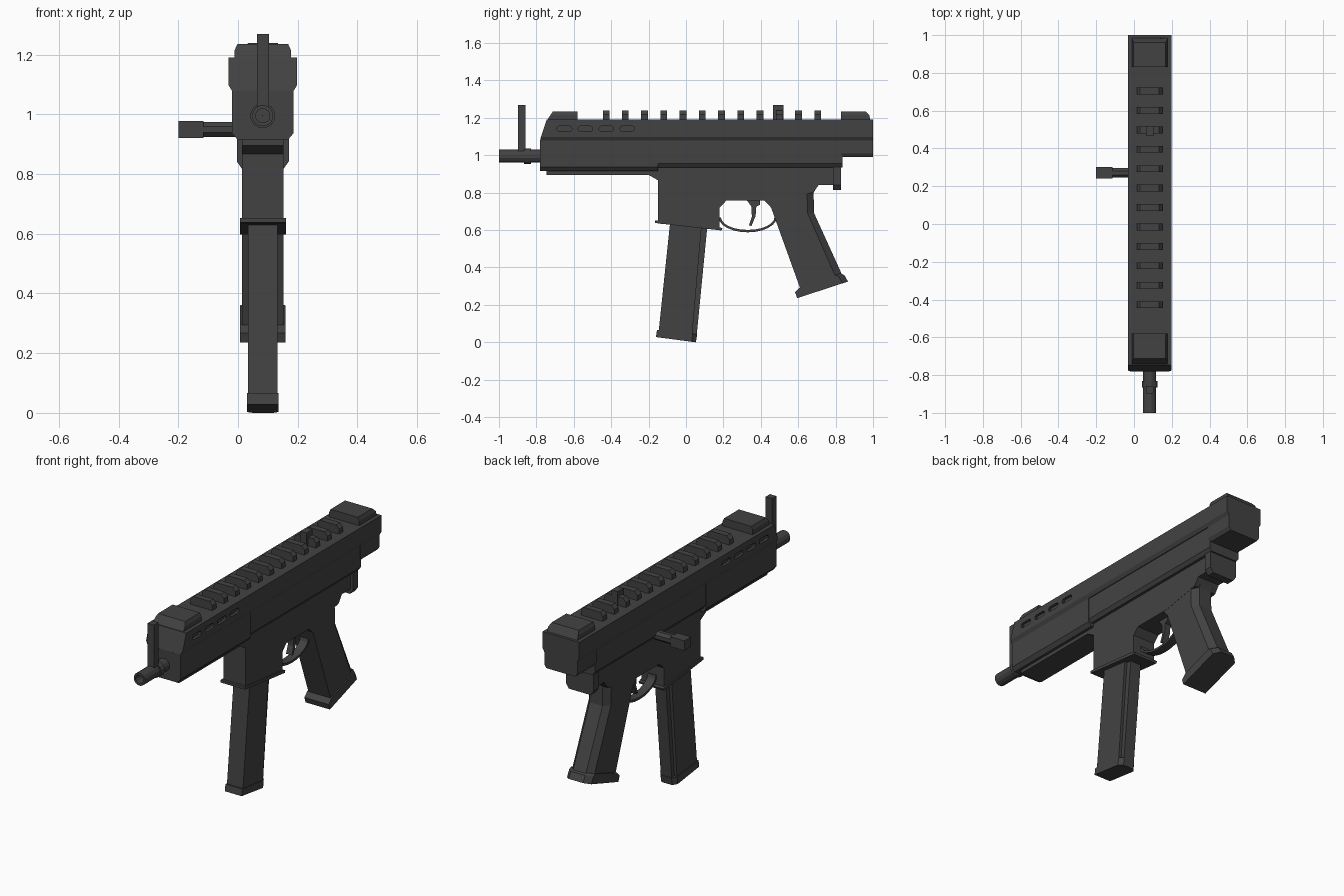
import bpy, bmesh, math
from mathutils import Matrix

if "Cube" in bpy.data.objects:
    bpy.data.objects.remove(bpy.data.objects["Cube"])

CX = 0.083  # centre plane of the body

gunmetal = bpy.data.materials.new("dark_grey")
gunmetal.diffuse_color = (0.055, 0.055, 0.055, 1)
gunmetal.use_nodes = True
gunmetal.node_tree.nodes["Principled BSDF"].inputs["Base Color"].default_value = gunmetal.diffuse_color


def finish(name, bm):
    bmesh.ops.recalc_face_normals(bm, faces=bm.faces)
    me = bpy.data.meshes.new(name)
    bm.to_mesh(me)
    bm.free()
    me.materials.append(gunmetal)
    ob = bpy.data.objects.new(name, me)
    bpy.context.collection.objects.link(ob)
    return ob


def loft(name, rings):
    """Skin equal-length rings of 3D points and cap both ends."""
    bm = bmesh.new()
    loops = [[bm.verts.new(p) for p in r] for r in rings]
    for a, b in zip(loops, loops[1:]):
        for i in range(len(a)):
            j = (i + 1) % len(a)
            bm.faces.new((a[i], a[j], b[j], b[i]))
    bm.faces.new(loops[0])
    bm.faces.new(loops[-1])
    return finish(name, bm)


def side(name, pts, half):
    """Side profile (y, z) extruded across x."""
    return loft(name, [[(CX + s * half, y, z) for y, z in pts] for s in (-1, 1)])


def side_bevelled(name, outer, inner, half, half_core):
    """Side profile whose outline shrinks to `inner` on the two flanks."""
    layers = [(-half, inner), (-half_core, outer), (half_core, outer), (half, inner)]
    return loft(name, [[(CX + x, y, z) for y, z in p] for x, p in layers])


def section(name, pts, y0, y1):
    """Symmetric cross-section (half width, z) run along y; ends may depend on z."""
    ring = [(h, z) for h, z in pts] + [(-h, z) for h, z in reversed(pts)]
    f = lambda y, z: y(z) if callable(y) else y
    return loft(name, [[(CX + h, f(y, z), z) for h, z in ring] for y in (y0, y1)])


def turned(name, profile, z, n):
    """Closed (y, radius) profile spun around a lengthwise axis."""
    bm = bmesh.new()
    rings = []
    for i in range(n):
        a = 2 * math.pi * (i + 0.5) / n
        rings.append([bm.verts.new((CX + r * math.cos(a), y, z + r * math.sin(a)))
                      for y, r in profile])
    m = len(profile)
    for i in range(n):
        a, b = rings[i], rings[(i + 1) % n]
        for j in range(m):
            k = (j + 1) % m
            bm.faces.new((a[j], a[k], b[k], b[j]))
    return finish(name, bm)


def slant(z):
    return -0.78 + max(0, z - 1.085) * 0.33


# Upper cover with the slanted nose
cover = section("upper_cover", [(0.103, 1.078), (0.115, 1.098), (0.115, 1.19)], slant, 1.0)

# Vent slots cut in both flanks
bm = bmesh.new()
for s in (-1, 1):
    for i in range(4):
        yc, zc, r = -0.65 + 0.112 * i, 1.142, 0.014
        outline = []
        for k in range(12):
            a = math.pi * (k // 6) + math.pi * (k % 6) / 5 - math.pi / 2
            outline.append((yc + (0.026 if k < 6 else -0.026) + r * math.cos(a), zc + r * math.sin(a)))
        a, b = [[bm.verts.new((CX + s * x, y, z)) for y, z in outline] for x in (0.10, 0.13)]
        bm.faces.new(a)
        bm.faces.new(b)
        for k in range(12):
            j = (k + 1) % 12
            bm.faces.new((a[k], a[j], b[j], b[k]))
cutter = finish("vent_cutter", bm)
cutter.hide_render = True
cutter.hide_viewport = True
mod = cover.modifiers.new("vents", 'BOOLEAN')
mod.operation = 'DIFFERENCE'
mod.solver = 'EXACT'
mod.object = cutter

# Handguard, receiver and rear block
section("handguard", [(0.085, 0.915), (0.103, 0.937), (0.103, 1.079)], -0.78, -0.15)
side("handguard_keel", [(-0.745, 0.92), (-0.745, 0.895), (-0.20, 0.895), (-0.148, 0.865),
                        (-0.148, 0.92)], 0.07)
section("receiver", [(0.085, 0.935), (0.099, 0.955), (0.099, 1.079)], -0.15, 0.838)
section("rear_block", [(0.09, 0.99), (0.103, 1.01), (0.103, 1.079)], 0.83, 1.0)
section("rear_catch", [(0.068, 0.815), (0.087, 0.842), (0.087, 0.94)], 0.785, 0.83)

# Lower frame with magazine well
side("lower_frame", [(-0.15, 0.94), (-0.15, 0.635), (0.18, 0.605), (0.18, 0.72), (0.215, 0.757),
                     (0.45, 0.757), (0.68, 0.80), (0.71, 0.842), (0.79, 0.842), (0.79, 0.94)], 0.07)
side("well_flange", [(-0.165, 0.652), (-0.165, 0.638), (0.19, 0.598), (0.195, 0.61),
                     (0.17, 0.618), (-0.15, 0.652)], 0.077)

# Pistol grip with chamfered back and a flared foot
front = [(0.43, 0.80), (0.42, 0.757), (0.455, 0.72), (0.61, 0.29)]
side_bevelled("grip", front + [(0.835, 0.36), (0.685, 0.69), (0.682, 0.80), (0.71, 0.845)],
              front + [(0.80, 0.35), (0.65, 0.69), (0.647, 0.80), (0.68, 0.86)], 0.069, 0.04)
foot = [(0.61, 0.295), (0.583, 0.268), (0.594, 0.236)]
side_bevelled("grip_foot", foot + [(0.866, 0.325), (0.846, 0.36), (0.825, 0.368)],
              foot + [(0.836, 0.315), (0.816, 0.352), (0.80, 0.36)], 0.076, 0.045)

# Magazine, its back spine and base plate
side("magazine", [(-0.085, 0.64), (0.085, 0.64), (0.033, 0.04), (-0.146, 0.06)], 0.05)
side("magazine_spine", [(0.07, 0.64), (0.116, 0.64), (0.057, 0.035), (0.02, 0.04)], 0.034)
base = [(-0.155, 0.066), (-0.161, 0.028)]
side_bevelled("magazine_base", base + [(0.053, 0.0), (0.06, 0.043)],
              base + [(0.03, 0.003), (0.036, 0.046)], 0.053, 0.034)

# Trigger and its guard
outer, inner = [], []
for i in range(13):
    a = math.pi * (1 + i / 12)
    outer.append((0.33 + 0.155 * math.cos(a), 0.668 + 0.08 * math.sin(a)))
    inner.append((0.33 + 0.143 * math.cos(a), 0.668 + 0.067 * math.sin(a)))
side("trigger_guard", outer + inner[::-1], 0.025)
side("trigger", [(0.325, 0.76), (0.35, 0.725), (0.352, 0.67), (0.336, 0.625), (0.35, 0.622),
                 (0.372, 0.675), (0.376, 0.725), (0.395, 0.735), (0.395, 0.76)], 0.018)

# Barrel, collar and sights
turned("barrel", [(-0.77, 0.036), (-1.0, 0.036), (-1.0, 0.024), (-0.90, 0.024), (-0.90, 0.0005),
                  (-0.77, 0.0005)], 0.995, 12)
turned("barrel_collar", [(-0.83, 0.042), (-0.865, 0.042), (-0.865, 0.03), (-0.83, 0.03)], 0.995, 12)
side("front_sight", [(-0.897, 1.02), (-0.858, 1.02), (-0.858, 1.268), (-0.897, 1.268)], 0.02)
side("rear_sight", [(0.466, 1.19), (0.52, 1.19), (0.52, 1.268), (0.466, 1.268)], 0.02)

# Rail end blocks
section("rail_block_front", [(0.094, 1.188), (0.094, 1.215), (0.085, 1.235)],
        lambda z: -0.742 + (z - 1.188) * 0.65, -0.58)
section("rail_block_rear", [(0.094, 1.188), (0.094, 1.215), (0.085, 1.235)], 0.83,
        lambda z: 0.985 - max(0, z - 1.21))

# Top rail teeth
for i in range(12):
    y = -0.427 + 0.1028 * i
    section(f"rail_tooth_{i + 1}", [(0.068, 1.188), (0.068, 1.218), (0.05, 1.238)], y - 0.018, y + 0.018)

# Charging handle on the left flank
for name, x0, x1, hy, hz, n in (("handle_shaft", -0.13, 0.0, 0.025, 0.025, 8),
                                ("handle_knob", -0.2, -0.115, 0.03, 0.028, 4)):
    k = 1 / math.cos(math.pi / n)
    ring = [(0.271 + hy * k * math.cos(2 * math.pi * (i + 0.5) / n),
             0.949 + hz * k * math.sin(2 * math.pi * (i + 0.5) / n)) for i in range(n)]
    loft(name, [[(x, y, z) for y, z in ring] for x in (x0, x1)])
